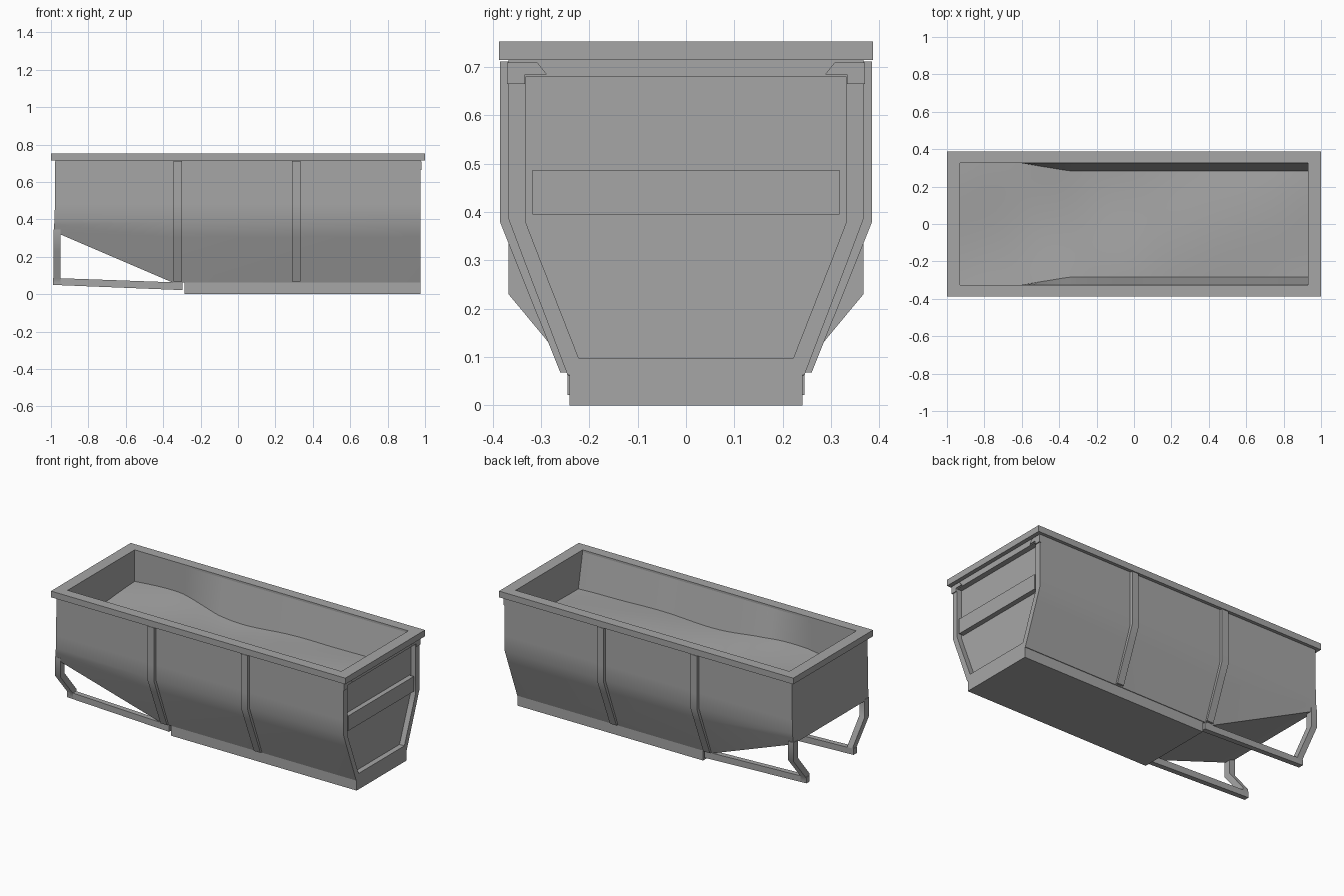
import bpy, bmesh, math

old = bpy.data.objects.get("Cube")
if old:
    bpy.data.objects.remove(old, do_unlink=True)

grey = bpy.data.materials.new("steel_grey")
grey.use_nodes = True
COLOUR = (0.38, 0.38, 0.38, 1)
grey.diffuse_color = COLOUR
grey.node_tree.nodes["Principled BSDF"].inputs["Base Color"].default_value = COLOUR


def finish(name, bm, smooth=None, fix=True):
    if fix:
        bmesh.ops.recalc_face_normals(bm, faces=bm.faces)
    me = bpy.data.meshes.new(name)
    bm.to_mesh(me)
    bm.free()
    if smooth:
        me.shade_smooth()
        me.set_sharp_from_angle(angle=math.radians(smooth))
    me.materials.append(grey)
    ob = bpy.data.objects.new(name, me)
    bpy.context.collection.objects.link(ob)
    return ob


def bridge(bm, a, b, closed=True):
    n = len(a)
    for i in range(n if closed else n - 1):
        j = (i + 1) % n
        bm.faces.new((a[i], a[j], b[j], b[i]))


def loop(bm, pts):
    return [bm.verts.new(p) for p in pts]


def mirrored(half):
    """Close a (x, y, z) half section across y = 0."""
    return half + [(x, -y, z) for x, y, z in reversed(half)]


def prism(name, profile, x0, x1, side=1, smooth=None):
    """Extrude a (y, z) profile along x."""
    bm = bmesh.new()
    a, b = (loop(bm, [(x, side * y, z) for y, z in profile]) for x in (x0, x1))
    bridge(bm, a, b)
    bm.faces.new(a)
    bm.faces.new(b)
    return finish(name, bm, smooth)


def box(name, x0, x1, y0, y1, z0, z1):
    return prism(name, [(y0, z0), (y1, z0), (y1, z1), (y0, z1)], x0, x1)


# Tub: tapered hull, sloping underside at one end, recessed panel at the other
KNEE = [(0.367, 0.72), (0.367, 0.48), (0.367, 0.385), (0.337, 0.305), (0.245, 0.063)]
PANEL = [(0.332, 0.68), (0.332, 0.48), (0.332, 0.38), (0.303, 0.305), (0.222, 0.098)]
TAIL = [(-0.977, 0.367, 0.72), (-0.979, 0.367, 0.48), (-0.981, 0.367, 0.4),
        (-0.983, 0.367, 0.37), (-0.985, 0.367, 0.335)]
bm = bmesh.new()
rings = [loop(bm, mirrored(TAIL))]
for x, half in ((-0.35, KNEE), (0.975, KNEE), (0.975, PANEL), (0.942, PANEL)):
    rings.append(loop(bm, mirrored([(x, y, z) for y, z in half])))
for k, (a, b) in enumerate(zip(rings, rings[1:])):
    bridge(bm, a, b, closed=k > 1)      # hull is open on top
    if k < 2:                           # underside
        mid = len(TAIL) - 1
        assert a[mid].co.y > 0
bm.faces.new(rings[-1])
tail = rings[0]
for i in range(len(TAIL) - 1):
    bm.faces.new((tail[i], tail[i + 1], tail[-2 - i], tail[-1 - i]))
finish("tub_hull", bm, 30)

# Rim: rectangular ring around the opening
bm = bmesh.new()


def rect(x, y, z):
    return loop(bm, [(-x, -y, z), (x, -y, z), (x, y, z), (-x, y, z)])


ring = [rect(1, 0.387, 0.715), rect(1, 0.387, 0.753),
        rect(0.93, 0.325, 0.753), rect(0.93, 0.325, 0.715)]
for i in range(4):
    bridge(bm, ring[i], ring[(i + 1) % 4])
finish("rim", bm)


# Load: uneven heap filling the tub
def load_width(x):
    t = min(max((x + 0.6) / 0.26, 0), 1)
    return 0.325 - 0.042 * t


def load_height(x, y):
    swell = 0.014 * math.cos(5.6 * (x + 0.58) + 2.5 * y)
    dip = 0.01 * math.sin(3 * x - 6 * y)
    ripple = 0.007 * math.cos(9 * (x - 0.2) + 3 * y)
    return 0.541 + swell + dip + ripple - 0.01 * x


NX, NY = 62, 20
XS = [-0.93 + 1.86 * i / NX for i in range(NX + 1)]
bm = bmesh.new()
grid = []
for x in XS:
    w = load_width(x)
    ys = [w * (2 * j / NY - 1) for j in range(NY + 1)]
    grid.append(loop(bm, [(x, y, load_height(x, y)) for y in ys]))
for a, b in zip(grid, grid[1:]):
    for j in range(NY):
        bm.faces.new((a[j], b[j], b[j + 1], a[j + 1]))
finish("load", bm, 60, fix=False)

# Inner walls: lean from the opening down to the edge of the load
for side, name in ((-1, "right"), (1, "left")):
    bm = bmesh.new()
    top = loop(bm, [(x, side * 0.325, 0.74) for x in XS])
    low = loop(bm, [(x, side * load_width(x), load_height(x, side * load_width(x)))
                    for x in XS])
    bridge(bm, top, low, closed=False)
    for f in bm.faces:
        f.normal_update()
        if f.normal.y * side > 0:
            f.normal_flip()
    finish("inner_wall_" + name, bm, 30, fix=False)

# Inner end walls, facing the load
for x, name in ((-0.93, "tail"), (0.93, "panel")):
    bm = bmesh.new()
    quad = loop(bm, [(x, -0.325, 0.48), (x, 0.325, 0.48), (x, 0.325, 0.74), (x, -0.325, 0.74)])
    bm.faces.new(quad if x < 0 else quad[::-1])
    finish("inner_end_" + name, bm, fix=False)

# Base and end crossbar
box("base", -0.285, 0.975, -0.241, 0.241, 0, 0.063)
box("end_crossbar", 0.935, 0.972, -0.318, 0.318, 0.395, 0.487)

RIB = [(0.385, 0.712), (0.385, 0.48), (0.385, 0.38), (0.355, 0.305), (0.26, 0.068),
       (0.235, 0.068), (0.355, 0.385), (0.355, 0.712)]
LEG = [(0.367, 0.345), (0.367, 0.23), (0.245, 0.083), (0.245, 0.052), (0.213, 0.052),
       (0.213, 0.1), (0.325, 0.238), (0.325, 0.345)]
BRACKET = [(0.37, 0.71), (0.308, 0.71), (0.288, 0.685), (0.333, 0.685), (0.333, 0.665), (0.37, 0.665)]
for side, name in ((-1, "right"), (1, "left")):
    # Side ribs, rear leg, corner bracket
    for k, x in enumerate((-0.345, 0.29)):
        prism(f"rib_{name}_{k + 1}", RIB, x, x + 0.045, side, 30)
    prism("leg_" + name, LEG, -0.987, -0.95, side, 60)
    prism("corner_bracket_" + name, BRACKET, 0.965, 0.981, side)
    # Gently sloping skid beam from base to leg
    bm = bmesh.new()
    a, b = (loop(bm, [(x, side * y, z) for y, z in
                      ((0.213, z0), (0.245, z0), (0.245, z1), (0.213, z1))])
            for x, z0, z1 in ((-0.99, 0.05, 0.087), (-0.297, 0.022, 0.062)))
    bridge(bm, a, b)
    bm.faces.new(a)
    bm.faces.new(b)
    finish("skid_beam_" + name, bm)
